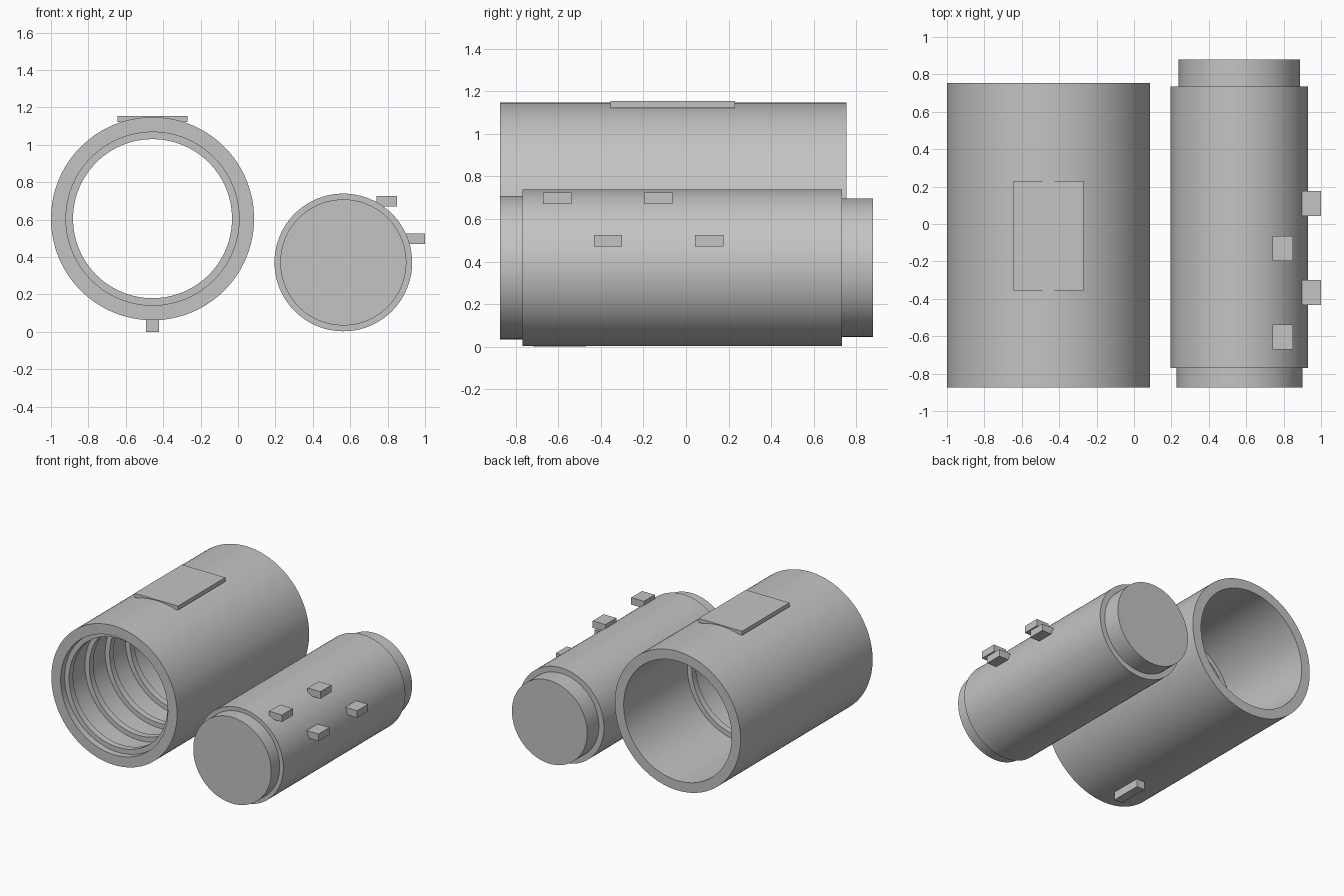
import bpy, math
from mathutils import Vector

cube = bpy.data.objects.get("Cube")
if cube:
    bpy.data.objects.remove(cube)

grey = bpy.data.materials.new("plain_grey")
grey.use_nodes = True
grey.diffuse_color = (0.55, 0.55, 0.55, 1)
grey.node_tree.nodes["Principled BSDF"].inputs["Base Color"].default_value = (0.55, 0.55, 0.55, 1)

SEGMENTS = 128


def make(name, verts, faces, smooth=False):
    mesh = bpy.data.meshes.new(name)
    mesh.from_pydata(verts, [], faces)
    mesh.materials.append(grey)
    obj = bpy.data.objects.new(name, mesh)
    bpy.context.collection.objects.link(obj)
    if smooth:
        bpy.ops.object.select_all(action='DESELECT')
        obj.select_set(True)
        bpy.context.view_layer.objects.active = obj
        bpy.ops.object.shade_smooth_by_angle(angle=math.radians(30))
    return obj


def lathe(name, cx, cz, profile, closed):
    """Turn (radius, y) points about an axis along y; open profiles get end caps."""
    verts, faces = [], []
    for r, y in profile:
        for s in range(SEGMENTS):
            a = math.tau * s / SEGMENTS
            verts.append((cx + r * math.cos(a), y, cz + r * math.sin(a)))
    n = len(profile)
    for i in range(n if closed else n - 1):
        j = (i + 1) % n
        for s in range(SEGMENTS):
            t = (s + 1) % SEGMENTS
            faces.append((i * SEGMENTS + s, j * SEGMENTS + s,
                          j * SEGMENTS + t, i * SEGMENTS + t))
    if not closed:
        faces.append(tuple(range(SEGMENTS)))
        faces.append(tuple(reversed(range((n - 1) * SEGMENTS, n * SEGMENTS))))
    return make(name, verts, faces, smooth=True)


def box(name, x, y, z):
    verts = [(a, b, c) for a in x for b in y for c in z]
    faces = [(0, 1, 3, 2), (4, 6, 7, 5), (0, 4, 5, 1),
             (2, 3, 7, 6), (0, 2, 6, 4), (1, 5, 7, 3)]
    return make(name, verts, faces)


# Outer sleeve: hollow tube with four ribs inside its front half
FRONT, BACK = -0.875, 0.755
BORE, RIB, OUTER = 0.463, 0.425, 0.543
sleeve = [(OUTER, FRONT), (OUTER, BACK), (BORE + 0.004, BACK)]
for i in reversed(range(4)):
    y = FRONT + 0.05 + 0.25 * i
    sleeve += [(BORE, y + 0.05), (RIB, y + 0.05), (RIB, y), (BORE, y)]
sleeve.append((BORE, FRONT))
lathe("outer_sleeve", -0.457, 0.605, sleeve, closed=True)

# Flat plate on top of the sleeve and key underneath
box("top_plate", (-0.645, -0.27), (-0.355, 0.23), (1.123, 1.155))
box("bottom_key", (-0.492, -0.422), (-0.72, -0.47), (0.0, 0.075))

# Inner plug: solid cylinder with a narrower step at each end
plug = [(0.337, -0.875), (0.337, -0.77), (0.368, -0.77),
        (0.368, 0.735), (0.325, 0.735), (0.325, 0.88)]
lathe("inner_plug", 0.563, 0.371, plug, closed=False)

# Locking lugs in two staggered rows
for i, y in enumerate((-0.605, -0.13)):
    box(f"upper_lug_{i + 1}", (0.74, 0.85), (y - 0.067, y + 0.067), (0.67, 0.725))
for i, y in enumerate((-0.367, 0.11)):
    box(f"lower_lug_{i + 1}", (0.89, 1.0), (y - 0.067, y + 0.067), (0.47, 0.525))
